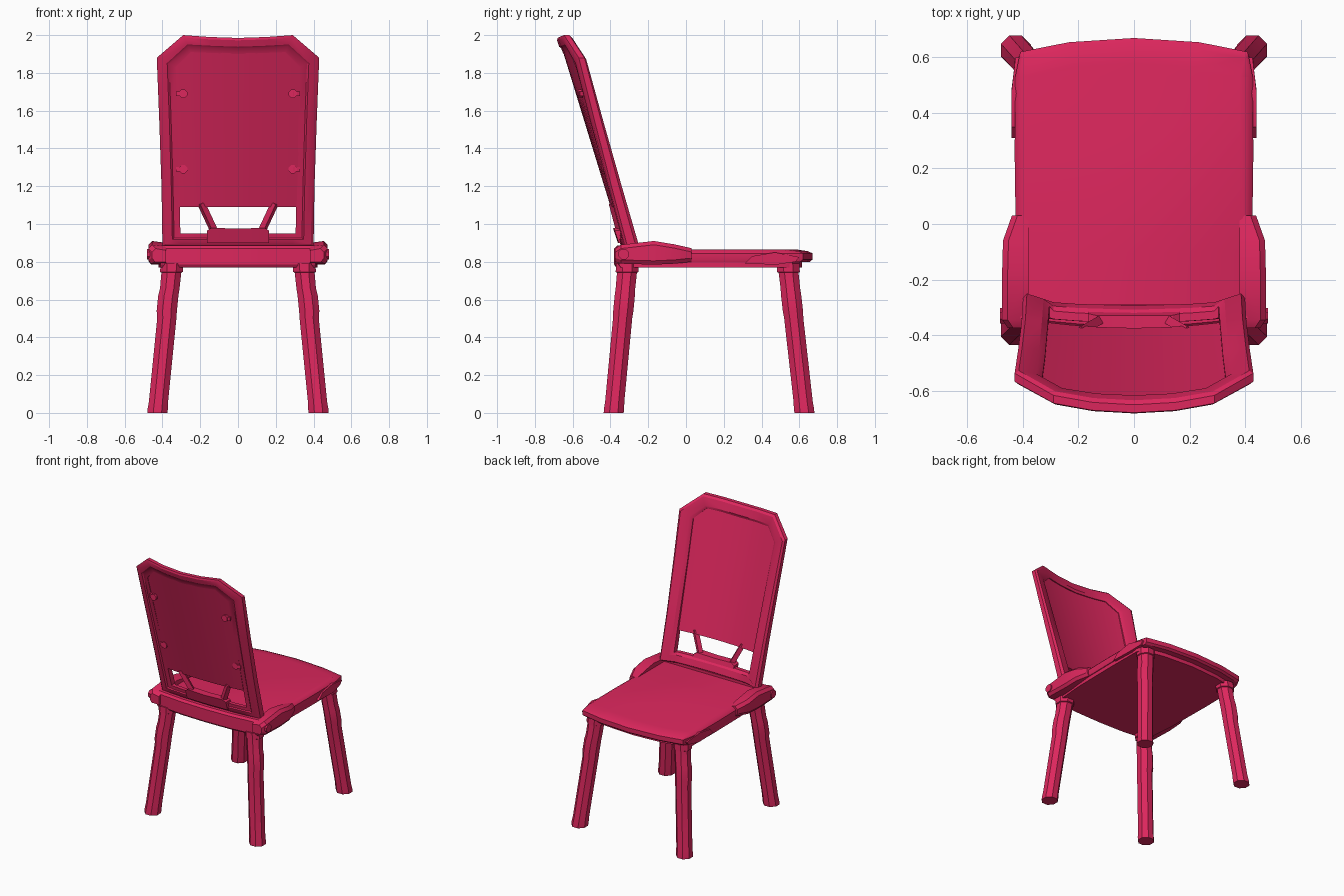
import bpy, bmesh, math
from mathutils import Vector

if "Cube" in bpy.data.objects:
    bpy.data.objects.remove(bpy.data.objects["Cube"])

mat = bpy.data.materials.new("crimson")
mat.diffuse_color = (0.72, 0.02, 0.11, 1)
mat.use_nodes = True
mat.node_tree.nodes["Principled BSDF"].inputs["Base Color"].default_value = mat.diffuse_color


def loft(name, rings, loop=False, smooth=30):
    """Skin a list of equal-length closed rings, capped unless looped."""
    bm = bmesh.new()
    vs = [[bm.verts.new(p) for p in r] for r in rings]
    n = len(rings[0])
    for i in range(len(vs) if loop else len(vs) - 1):
        a, b = vs[i], vs[(i + 1) % len(vs)]
        for j in range(n):
            k = (j + 1) % n
            bm.faces.new((a[j], a[k], b[k], b[j]))
    if not loop:
        bm.faces.new(vs[0])
        bm.faces.new(vs[-1])
    bmesh.ops.recalc_face_normals(bm, faces=bm.faces)
    me = bpy.data.meshes.new(name)
    bm.to_mesh(me)
    bm.free()
    me.materials.append(mat)
    ob = bpy.data.objects.new(name, me)
    bpy.context.collection.objects.link(ob)
    bpy.ops.object.select_all(action='DESELECT')
    ob.select_set(True)
    bpy.context.view_layer.objects.active = ob
    bpy.ops.object.shade_smooth_by_angle(angle=math.radians(smooth))
    return ob


def beam(name, p, q, r, sides=4):
    """Straight bar between two points."""
    p, q = Vector(p), Vector(q)
    rot = (q - p).to_track_quat('Z', 'Y')
    sec = [rot @ Vector((r * math.cos(a), r * math.sin(a), 0))
           for a in (math.tau * (i + .5) / sides for i in range(sides))]
    return loft(name, [[p + s for s in sec], [q + s for s in sec]])


def back(x, z, d):
    """Point on the leaning, curved backrest; d is depth behind its front."""
    t = (z - .95) / .95
    bow = (.03 + .05 * t) * (1 - (x / .43) ** 2)
    return (x, -.262 - .283 * (z - .95) - bow - d, z)


# backrest frame: outer and inner outlines for one half, then mirrored
half = [((0, .88), (0, .95)), ((.2, .88), (.2, .95)), ((.29, .88), (.29, .95)),
        ((.40, .88), (.305, .95)),
        ((.405, 1.2), (.311, 1.2)), ((.417, 1.55), (.32, 1.55)),
        ((.43, 1.88), (.33, 1.83)), ((.29, 2.0), (.25, 1.91)),
        ((.15, 1.99), (.13, 1.905)), ((0, 1.985), (0, 1.90))]
stations = half + [((-o[0], o[1]), (-i[0], i[1])) for o, i in half[-2:0:-1]]
section = [(0, .25), (.15, 0), (.78, 0), (1, .25), (1, .8), (.65, .85), (.55, 1),
           (.15, 1), (0, .85)]
rings = []
for (ox, oz), (ix, iz) in stations:
    th = .075 - .028 * (oz - .88) / 1.12
    # the lower rail is slimmer and set back between the posts
    off = .022 if iz == .95 and abs(ix) < .3 else 0
    rings.append([back(ox + (ix - ox) * t, oz + (iz - oz) * t, off + d * (th - off))
                  for t, d in section])
loft("backrest_frame", rings, loop=True)

# curved back panel with clipped top corners
rings = []
for i in range(17):
    x = -.31 + .62 * i / 16
    top = 1.92 - max(0, abs(x) - .24) * 1.1
    rings.append([back(x, 1.09, .035), back(x * 1.08, top, .018),
                  back(x * 1.08, top, .036), back(x, 1.09, .06)])
loft("back_panel", rings)

# bracket block that carries the panel
rings = []
for x, zt in ((-.165, .965), (-.14, .98), (0, .975), (.14, .98), (.165, .965)):
    rings.append([back(x, .90, .03), back(x, zt, .03),
                  back(x, zt, .085), back(x, .90, .085)])
loft("bracket_block", rings)

for s in (-1, 1):
    beam("bracket_strut", back(s * .125, .96, .055), back(s * .195, 1.11, .05), .022)
    for z in (1.29, 1.69):
        beam("panel_peg", back(s * .29, z, .038), back(s * .29, z, .063), .024, 8)
        beam("panel_clip", back(s * .29, z, .052), back(s * .325, z, .048), .018)


def seat_ring(z, ins, front):
    """Seat outline with a bowed front edge."""
    w = .425 - ins
    right = [(w - .02, -.33), (w, -.1), (w + .005, .25), (w + .003, .53),
             (w - .015, front - .05), (w * .55, front - .015)]
    pts = right + [(0, front)] + [(-x, y) for x, y in reversed(right)]
    return [(x, y, z) for x, y in pts]


# seat board, stepped underside, softened top edge
loft("seat", [seat_ring(.77, .008, .615), seat_ring(.798, .008, .615),
              seat_ring(.80, .004, .655), seat_ring(.812, 0, .67),
              seat_ring(.845, 0, .67), seat_ring(.856, .01, .645),
              seat_ring(.866, .03, .58)])

# rear rail under the backrest
rings = []
for x, y in ((-.41, -.355), (-.2, -.375), (0, -.38), (.2, -.375), (.41, -.355)):
    rings.append([(x, y + .01, .77), (x, y, .785), (x, y, .87), (x, y + .015, .885),
                  (x, -.29, .885), (x, -.29, .77)])
loft("rear_rail", rings)

for s in (-1, 1):
    # swelling side block beside the backrest post
    prof = [(-.375, .80, .87, .455), (-.345, .79, .89, .475), (-.17, .785, .91, .475),
            (-.06, .79, .892, .472), (.03, .80, .872, .44)]
    rings = []
    for y, zb, zt, xo in prof:
        rings.append([(s * .38, y, zb), (s * (xo - .015), y, zb), (s * xo, y, zb + .02),
                      (s * xo, y, zt - .02), (s * (xo - .02), y, zt), (s * .38, y, zt - .01)])
    loft("side_block", rings)
    beam("side_peg", (s * .44, -.33, .84), (s * .483, -.33, .84), .03, 8)

    # small pad on the seat side near the front
    pad = [(.31, .79), (.35, .83), (.47, .85), (.60, .825), (.58, .80), (.48, .785)]
    loft("side_pad", [[(s * (x if y < .5 else x - .015), y, z) for y, z in pad]
                      for x in (.40, .442)])

    # splayed eight-sided legs with a collar and a slight outward knuckle
    for name, y0, y1 in (("front_leg", .54, .627), ("rear_leg", -.31, -.383)):
        rings = []
        for z, r, k in ((0, .057, 0), (.02, .058, 0), (.06, .055, 0), (.50, .055, 0),
                        (.54, .058, .004), (.62, .058, .004), (.66, .056, 0),
                        (.742, .057, 0), (.746, .065, 0), (.79, .065, 0)):
            t = 1 - min(z / .77, 1)
            cx, cy = s * (.35 + .077 * t + k), y0 + (y1 - y0) * t
            rings.append([(cx + r * math.cos(a), cy + r * math.sin(a), z)
                          for a in (math.tau * (i + .5) / 8 for i in range(8))])
        loft(name, rings)
